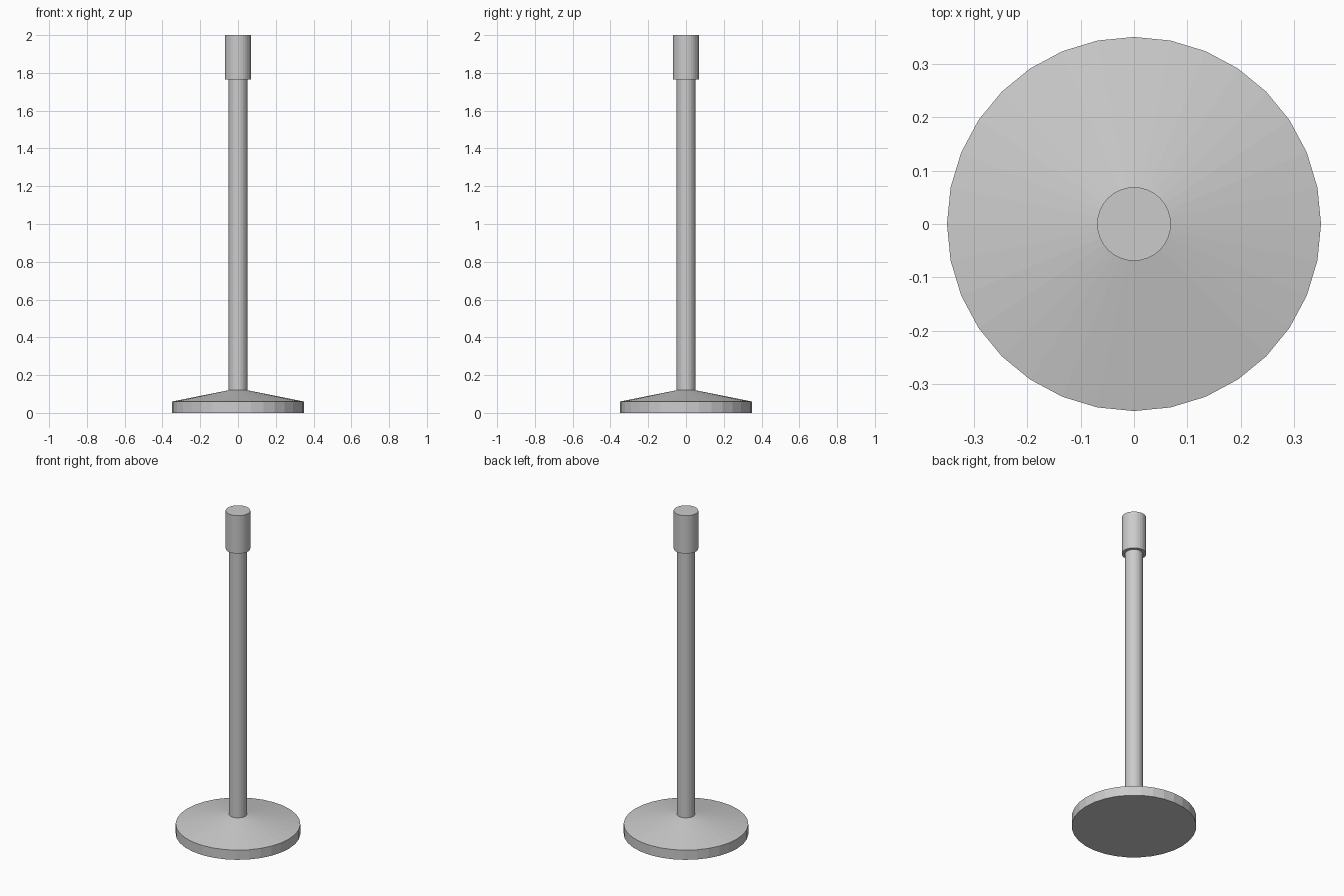
import bpy, bmesh
from math import cos, sin, tau

if "Cube" in bpy.data.objects:
    bpy.data.objects.remove(bpy.data.objects["Cube"])

SIDES = 32


def lathe(name, profile):
    """Closed, flat-shaded solid of revolution from (radius, z) points, bottom to top."""
    bm = bmesh.new()
    rings = [[bm.verts.new((r * cos(tau * i / SIDES), r * sin(tau * i / SIDES), z))
              for i in range(SIDES)] for r, z in profile]
    for low, high in zip(rings, rings[1:]):
        for i in range(SIDES):
            j = (i + 1) % SIDES
            bm.faces.new((low[i], low[j], high[j], high[i]))
    bm.faces.new(rings[0][::-1])
    bm.faces.new(rings[-1])
    mesh = bpy.data.meshes.new(name)
    bm.to_mesh(mesh)
    bm.free()
    obj = bpy.data.objects.new(name, mesh)
    bpy.context.collection.objects.link(obj)
    return obj


# Weighted disc with a sloped top
lathe("base", [(0.35, 0), (0.35, 0.06), (0.05, 0.12)])
# Upright post
lathe("post", [(0.05, 0.12), (0.05, 1.765)])
# Wider head
lathe("head", [(0.069, 1.765), (0.069, 2.0)])
